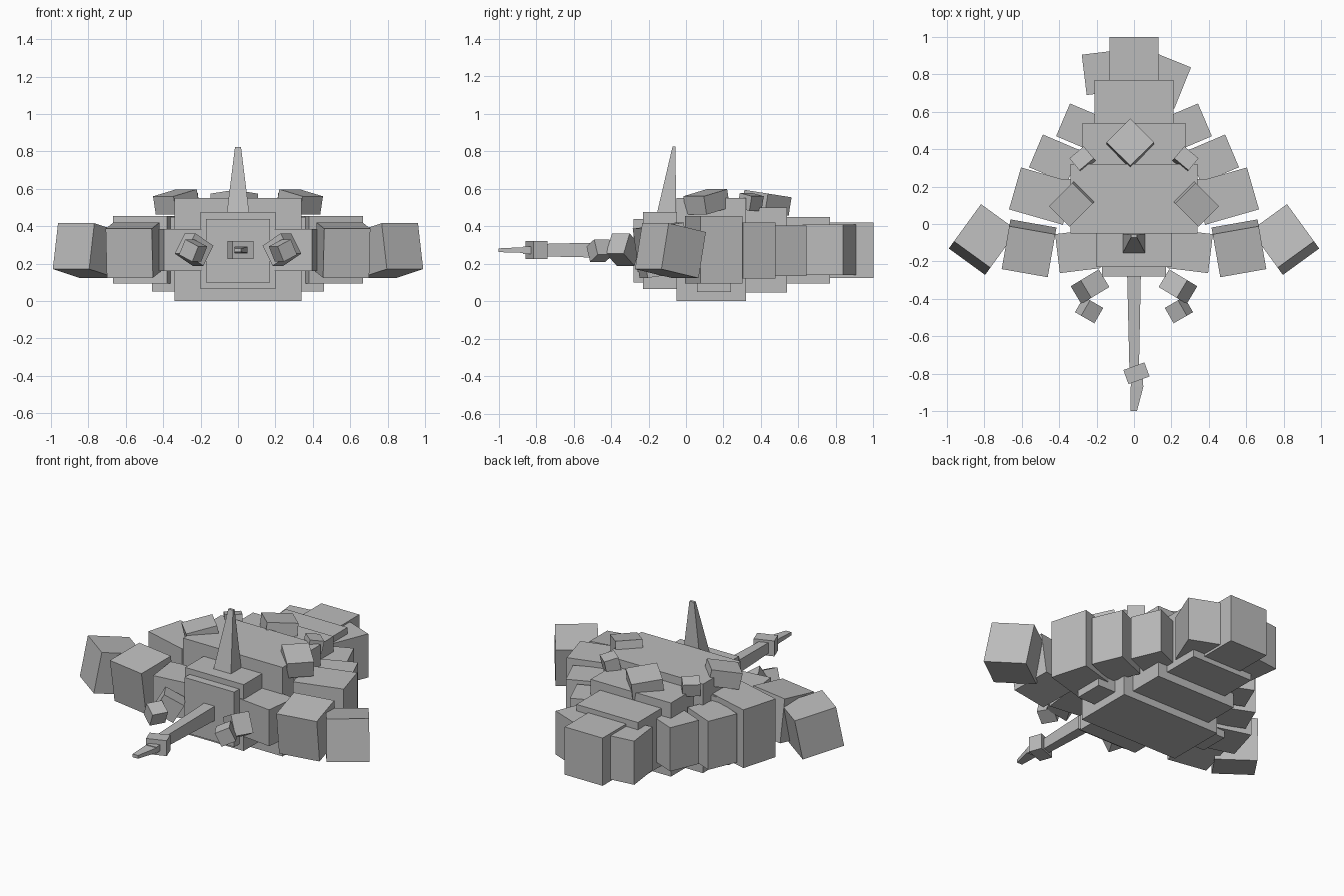
import bpy, bmesh
from math import radians
from mathutils import Matrix, Vector

if "Cube" in bpy.data.objects:
    bpy.data.objects.remove(bpy.data.objects["Cube"], do_unlink=True)

grey = bpy.data.materials.new("hull_grey")
grey.use_nodes = True
COLOUR = (0.5, 0.5, 0.5, 1)
grey.diffuse_color = COLOUR
grey.node_tree.nodes["Principled BSDF"].inputs["Base Color"].default_value = COLOUR


def rot(angle, axis):
    return Matrix.Rotation(radians(angle), 4, axis)


def finish(name, bm):
    bmesh.ops.recalc_face_normals(bm, faces=bm.faces)
    mesh = bpy.data.meshes.new(name)
    bm.to_mesh(mesh)
    bm.free()
    mesh.materials.append(grey)
    ob = bpy.data.objects.new(name, mesh)
    bpy.context.collection.objects.link(ob)


def box(name, centre, size, yaw=0, pitch=0, roll=0, lean=0):
    bm = bmesh.new()
    bmesh.ops.create_cube(bm, size=1)
    turn = rot(lean, 'X') @ rot(yaw, 'Z') @ rot(pitch, 'X') @ rot(roll, 'Y')
    bm.transform(Matrix.Translation(centre) @ turn @ Matrix.Diagonal((*size, 1)))
    finish(name, bm)


def span(name, half_x, y0, y1, z0, z1):
    box(name, (0, (y0 + y1) / 2, (z0 + z1) / 2), (2 * half_x, y1 - y0, z1 - z0))


def pair(name, centre, size, yaw=0, pitch=0, roll=0):
    x, y, z = centre
    box("right_" + name, (x, y, z), size, yaw, pitch, roll)
    box("left_" + name, (-x, y, z), size, -yaw, pitch, -roll)


def loft(name, first, second):
    """Solid between two four-cornered ends."""
    bm = bmesh.new()
    for corner in first + second:
        bm.verts.new(corner)
    bmesh.ops.convex_hull(bm, input=bm.verts)
    bmesh.ops.dissolve_limit(bm, angle_limit=0.01, verts=bm.verts, edges=bm.edges)
    finish(name, bm)


def end_y(x0, x1, y, z0, z1):
    return [(x, y, z) for x in (x0, x1) for z in (z0, z1)]


def end_z(half, y0, y1, z):
    return [(x, y, z) for x in (-half, half) for y in (y0, y1)]


# Stepped hull, from the middle to the tail, then the nose
span("hull_core", 0.34, -0.05, 0.32, 0, 0.55)
span("hull_rear", 0.275, 0.2, 0.54, 0.045, 0.5)
span("hull_aft", 0.21, 0.4, 0.77, 0.095, 0.45)
span("tail", 0.13, 0.6, 1.0, 0.125, 0.42)
span("hull_cross_block", 0.46, 0.06, 0.24, 0.05, 0.45)
span("nose_block", 0.2, -0.23, 0, 0.065, 0.475)
span("nose_plate", 0.17, -0.28, -0.2, 0.1, 0.44)

# Side armour blocks
pair("side_block_rear", (-0.278, 0.514, 0.27), (0.22, 0.19, 0.27), -23)
pair("side_block_middle", (-0.423, 0.348, 0.27), (0.22, 0.19, 0.30), -23)
pair("side_block_front", (-0.492, 0.149, 0.275), (0.30, 0.233, 0.36), -16)
box("right_tail_block", (-0.147, 0.812, 0.27), (0.24, 0.217, 0.27), 7)
box("left_tail_block", (0.149, 0.772, 0.275), (0.24, 0.238, 0.27), -22)

# Wings made of three blocks each
pair("wing_root", (-0.3, -0.145, 0.272), (0.22, 0.21, 0.225), 7)
pair("wing_middle", (-0.561, -0.13, 0.272), (0.25, 0.235, 0.265), -10, 8)
pair("wing_tip", (-0.807, -0.083, 0.27), (0.24, 0.25, 0.25), -36, -11)

# Small forward pods
pair("pod_base", (-0.235, -0.335, 0.275), (0.13, 0.11, 0.125), 31, 0, 30)
pair("pod_end", (-0.24, -0.46, 0.27), (0.09, 0.095, 0.09), -30, 0, 25)

# Roof blocks
pair("roof_block", (-0.33, 0.11, 0.53), (0.155, 0.18, 0.1), -45, 12)
pair("small_roof_block", (-0.275, 0.345, 0.53), (0.1, 0.085, 0.08), 40, -12)
box("rear_roof_block", (-0.02, 0.43, 0.525), (0.18, 0.18, 0.1), 45, lean=-9)

# Spire with an upright back
loft("spire", end_z(0.06, -0.155, -0.053, 0.47), end_z(0.016, -0.072, -0.056, 0.825))

# Gun: tapered barrel, turned joint and narrow muzzle
loft("gun_barrel", end_y(-0.037, 0.037, -0.25, 0.228, 0.318),
     end_y(-0.024, 0.026, -0.8, 0.24, 0.305))
box("gun_joint", (0.013, -0.798, 0.273), (0.12, 0.08, 0.095), 20)
loft("gun_muzzle", end_y(-0.02, 0.05, -0.87, 0.258, 0.288),
     end_y(-0.02, 0.016, -1.0, 0.262, 0.282))
loft("gun_muzzle_collar", end_y(-0.02, 0.045, -0.8, 0.253, 0.292),
     end_y(-0.015, 0.05, -0.87, 0.253, 0.292))
